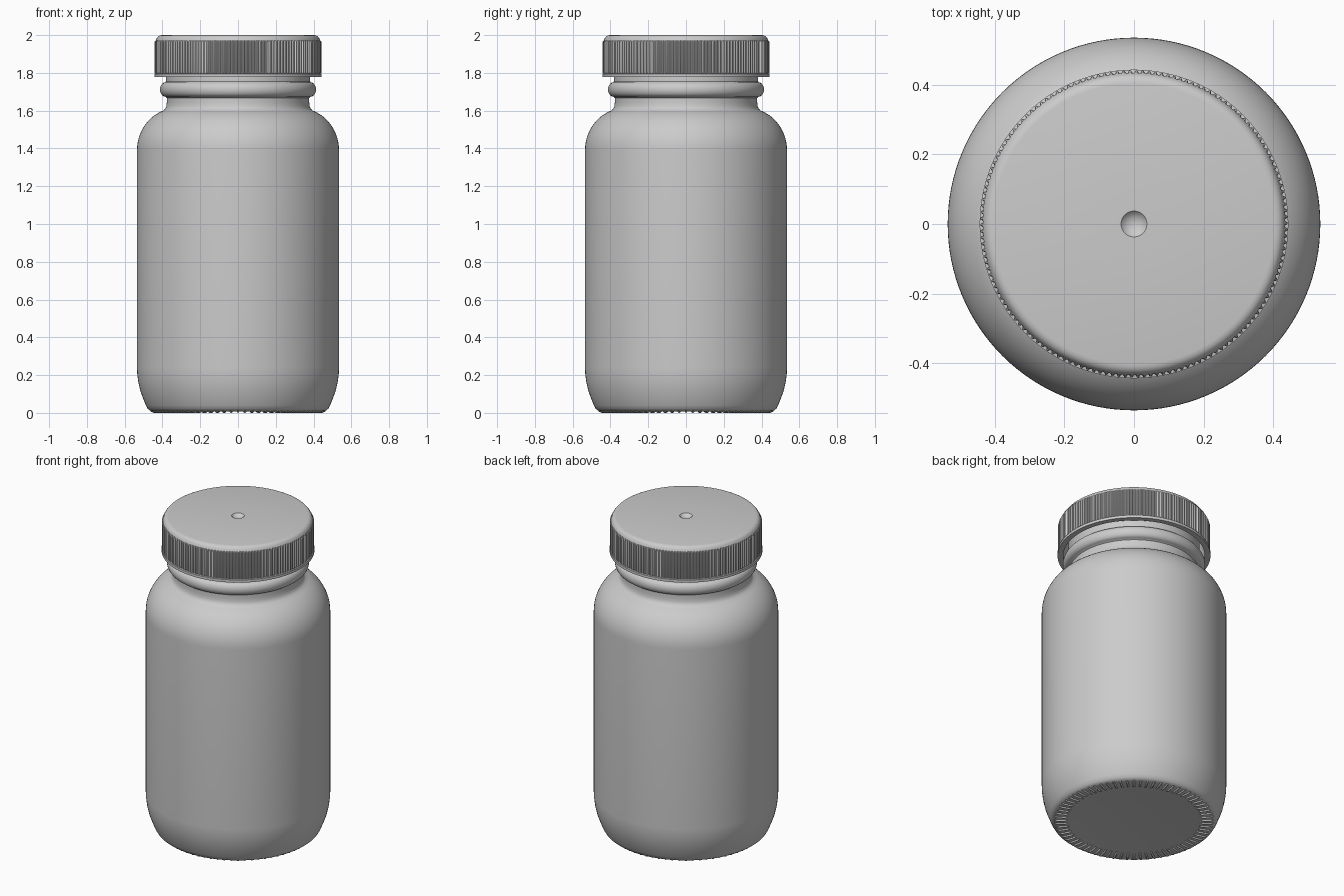
import bpy, bmesh
from math import sin, cos, pi, tau, radians

if "Cube" in bpy.data.objects:
    bpy.data.objects.remove(bpy.data.objects["Cube"])


def finish(name, bm, angle=35):
    bmesh.ops.remove_doubles(bm, verts=bm.verts, dist=1e-5)
    bmesh.ops.recalc_face_normals(bm, faces=bm.faces)
    mesh = bpy.data.meshes.new(name)
    bm.to_mesh(mesh)
    bm.free()
    ob = bpy.data.objects.new(name, mesh)
    bpy.context.collection.objects.link(ob)
    bpy.ops.object.select_all(action='DESELECT')
    ob.select_set(True)
    bpy.context.view_layer.objects.active = ob
    bpy.ops.object.shade_smooth_by_angle(angle=radians(angle))
    return ob


def lathe(name, profile, segs, rib=0.0):
    """Spin (radius, z[, ribbed]) points; ribbed rows alternate out in pairs."""
    bm = bmesh.new()
    rows = []
    for r, z, *ribbed in profile:
        if r == 0:
            rows.append([bm.verts.new((0, 0, z))] * segs)
            continue
        row = []
        for i in range(segs):
            a = tau * i / segs
            rr = r + (rib if ribbed and i % 4 < 2 else 0)
            row.append(bm.verts.new((rr * cos(a), rr * sin(a), z)))
        rows.append(row)
    for lo, hi in zip(rows, rows[1:]):
        for i in range(segs):
            j = (i + 1) % segs
            quad = list(dict.fromkeys((lo[i], lo[j], hi[j], hi[i])))
            bm.faces.new(quad)
    return finish(name, bm)


# Bottle: base, heel, straight wall, domed shoulder, neck with bead, open lip
outer = [(0, 0.016), (0.33, 0.014), (0.40, 0.008), (0.45, 0.008), (0.466, 0.012),
         (0.478, 0.022), (0.488, 0.04), (0.504, 0.08), (0.518, 0.12),
         (0.528, 0.165), (0.534, 0.21), (0.535, 0.24)]
for k in range(13):
    t = radians(70) * k / 12
    outer.append((0.32 + 0.215 * cos(t), 1.39 + 0.225 * sin(t)))
outer += [(0.384, 1.612), (0.379, 1.625), (0.377, 1.645), (0.377, 1.668)]
for k in range(11):
    t = -pi / 2 + pi * k / 10
    outer.append((0.385 + 0.028 * cos(t), 1.712 + 0.038 * sin(t)))
outer += [(0.381, 1.755), (0.381, 1.935), (0.375, 1.945)]
inner = [(0.345, 1.945), (0.34, 1.935), (0.34, 1.62), (0.40, 1.56), (0.47, 1.49),
         (0.50, 1.39), (0.50, 0.24), (0.485, 0.12), (0.45, 0.05), (0, 0.045)]
lathe("bottle", outer + inner, 128)

# Screw cap: hollow skirt, bottom flange, grip ribs, rounded rim, centre dimple
cap = [(0, 1.955), (0.41, 1.955), (0.41, 1.778), (0.443, 1.778), (0.443, 1.795),
       (0.434, 1.797), (0.434, 1.799, True), (0.434, 1.966, True), (0.434, 1.972),
       (0.430, 1.984), (0.423, 1.993), (0.414, 1.998), (0.404, 2.0),
       (0.037, 2.0), (0.030, 1.992), (0.018, 1.985), (0, 1.982)]
lathe("screw_cap", cap, 600, rib=0.007)

# Ring of small radial grip ridges under the base
bm = bmesh.new()
count = 72
for i in range(count):
    a = tau * i / count
    # cross-section across the ridge: flat on the base, rounded downward
    ends = []
    for r, h in ((0.385, 0.002), (0.40, 0.009), (0.445, 0.009), (0.462, 0.002)):
        ring = []
        for k in range(5):
            t = pi * k / 4
            w = 0.006 * cos(t)
            ring.append(bm.verts.new((r * cos(a) - w * sin(a),
                                      r * sin(a) + w * cos(a),
                                      0.009 - h * sin(t))))
        ends.append(ring)
    for p, q in zip(ends, ends[1:]):
        for k in range(5):
            n = (k + 1) % 5
            bm.faces.new((p[k], p[n], q[n], q[k]))
    bm.faces.new(ends[0])
    bm.faces.new(ends[-1])
finish("base_ridges", bm, 50)
